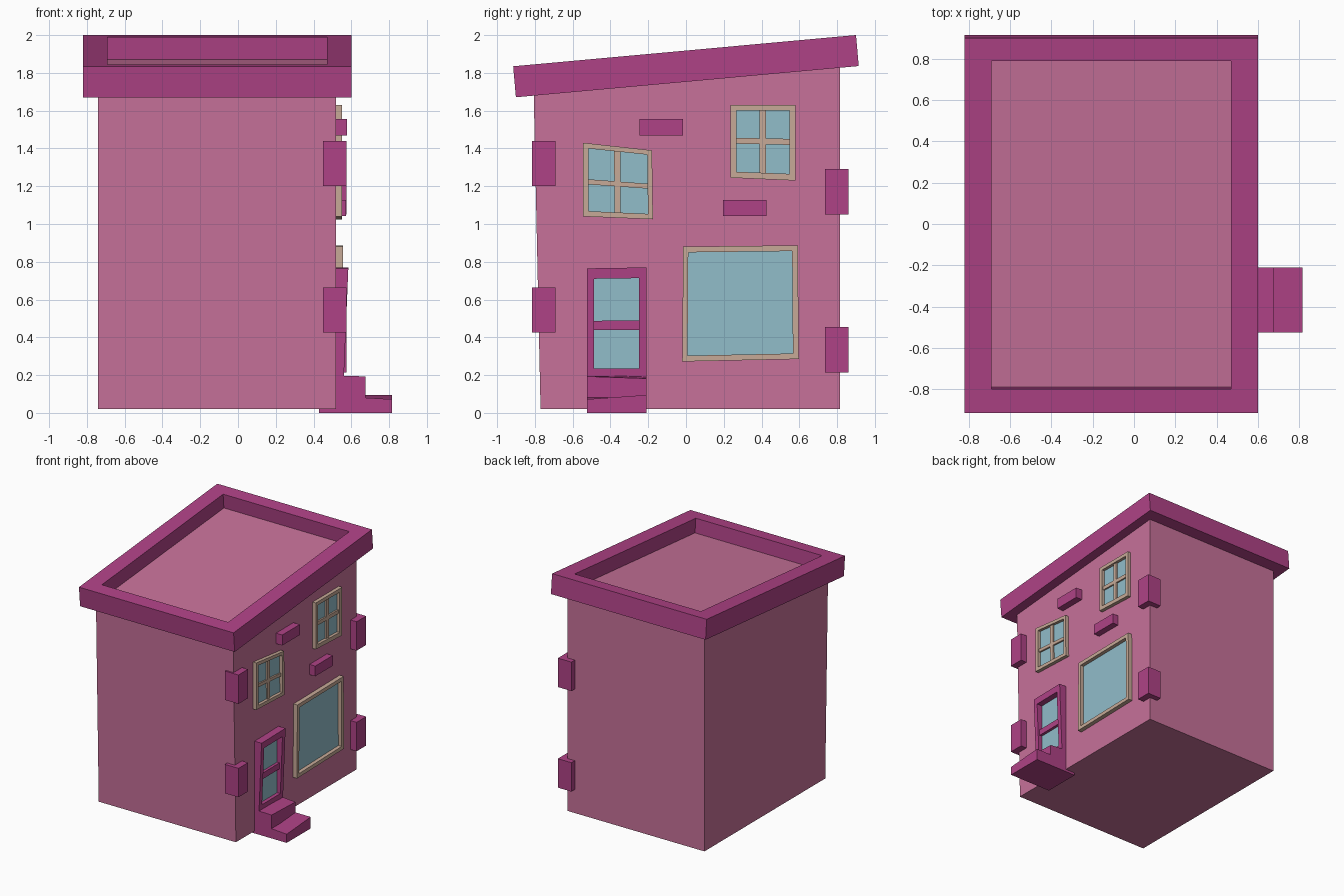
import bpy
import bmesh

if "Cube" in bpy.data.objects:
    bpy.data.objects.remove(bpy.data.objects["Cube"], do_unlink=True)


def material(name, rgb):
    m = bpy.data.materials.new(name)
    m.use_nodes = True
    m.diffuse_color = (*rgb, 1)
    m.node_tree.nodes["Principled BSDF"].inputs["Base Color"].default_value = (*rgb, 1)
    return m


PINK = material("wall pink", (0.57, 0.165, 0.32))
MAGENTA = material("trim magenta", (0.43, 0.055, 0.24))
TAN = material("frame tan", (0.57, 0.40, 0.31))
BLUE = material("glass blue", (0.285, 0.51, 0.59))

WALL = 0.52  # x of the decorated wall


def finish(name, bm, mat):
    bmesh.ops.recalc_face_normals(bm, faces=bm.faces)
    mesh = bpy.data.meshes.new(name)
    bm.to_mesh(mesh)
    bm.free()
    mesh.materials.append(mat)
    obj = bpy.data.objects.new(name, mesh)
    bpy.context.collection.objects.link(obj)
    return obj


def block(name, x, mat, profile):
    """Extrude a (y, z) profile between two x values."""
    bm = bmesh.new()
    ends = [[bm.verts.new((px, y, z)) for y, z in profile] for px in x]
    n = len(profile)
    for end in ends:
        bm.faces.new(end)
    for i in range(n):
        j = (i + 1) % n
        bm.faces.new((ends[0][i], ends[0][j], ends[1][j], ends[1][i]))
    return finish(name, bm, mat)


def box(name, x, y, z, mat):
    return block(name, x, mat, [(y[0], z[0]), (y[1], z[0]), (y[1], z[1]), (y[0], z[1])])


def lattice(name, quad, us, vs, keep, depth, mat):
    """Solid made of the kept cells of a grid over a crooked wall quad.
    quad runs top left, top right, bottom right, bottom left; depth is (bottom, top)."""
    (tl, tr, br, bl) = quad
    bm = bmesh.new()

    def point(u, v, out):
        y, z = [(1 - v) * ((1 - u) * bl[k] + u * br[k]) + v * ((1 - u) * tl[k] + u * tr[k])
                for k in (0, 1)]
        x = WALL + (depth[0] * (1 - v) + depth[1] * v if out else -0.01)
        return bm.verts.new((x, y, z))

    grid = {(i, j, s): point(u, v, s)
            for i, u in enumerate(us) for j, v in enumerate(vs) for s in (0, 1)}
    cells = {(i, j) for i in range(len(us) - 1) for j in range(len(vs) - 1) if keep(i, j)}
    for i, j in cells:
        ring = [(i, j), (i + 1, j), (i + 1, j + 1), (i, j + 1)]
        for s in (0, 1):
            bm.faces.new([grid[(*c, s)] for c in ring])
        around = [(i, j - 1), (i + 1, j), (i, j + 1), (i - 1, j)]
        for k, other in enumerate(around):
            if other not in cells:
                a, b = ring[k], ring[(k + 1) % 4]
                bm.faces.new((grid[(*a, 0)], grid[(*b, 0)], grid[(*b, 1)], grid[(*a, 1)]))
    loose = [v for v in bm.verts if not v.link_faces]
    bmesh.ops.delete(bm, geom=loose, context="VERTS")
    return finish(name, bm, mat)


def window(name, quad, us, vs, depth, mat, bar_depth=0.018, glass_depth=0.005):
    """Outer frame, crossing bars and a recessed pane."""
    nu, nv = len(us) - 2, len(vs) - 2

    def border(i, j):
        return i in (0, nu) or j in (0, nv)

    lattice(name + "_frame", quad, us, vs, border, depth, mat)
    if nu > 2 or nv > 2:
        lattice(name + "_bars", quad, us, vs,
                lambda i, j: not border(i, j) and (i % 2 == 0 or j % 2 == 0),
                (bar_depth, bar_depth), mat)
    lattice(name + "_glass", quad, (us[0] + us[1] / 2, us[-2]), (vs[1], vs[-2]),
            lambda i, j: True, (glass_depth, glass_depth), BLUE)


# House body, leaning out slightly at the front, with a sloped top
block("house_body", (-0.74, WALL), PINK,
      [(-0.77, 0.02), (0.815, 0.02), (0.815, 1.873), (-0.807, 1.726)])


# Sloped roof rim around a sunken roof floor
def roof_rim():
    bm = bmesh.new()

    def loop(x0, x1, y0, y1, low):
        verts = []
        for x, y in ((x0, y0), (x1, y0), (x1, y1), (x0, y1)):
            z = 1.835 + 0.091 * (y + 0.915)
            verts.append(bm.verts.new((x, y + 0.0145 * low, z - 0.164 * low)))
        return verts

    outer, inner = (-0.82, 0.60, -0.915, 0.90), (-0.69, 0.47, -0.80, 0.79)
    loops = [loop(*outer, 0), loop(*inner, 0), loop(*inner, 1), loop(*outer, 1)]
    for k in range(4):
        a, b = loops[k], loops[(k + 1) % 4]
        for i in range(4):
            j = (i + 1) % 4
            bm.faces.new((a[i], a[j], b[j], b[i]))
    finish("roof_rim", bm, MAGENTA)


roof_rim()

# Crooked windows
window("lower_window", [(-0.545, 1.43), (-0.18, 1.39), (-0.175, 1.025), (-0.545, 1.04)],
       (0, 0.08, 0.45, 0.54, 0.93, 1), (0, 0.075, 0.44, 0.51, 0.93, 1), (0.03, 0.03), TAN)
window("upper_window", [(0.235, 1.63), (0.58, 1.63), (0.58, 1.23), (0.235, 1.245)],
       (0, 0.09, 0.45, 0.55, 0.91, 1), (0, 0.085, 0.47, 0.55, 0.925, 1), (0.03, 0.03), TAN)
window("large_window", [(-0.015, 0.88), (0.592, 0.887), (0.597, 0.285), (-0.02, 0.272)],
       (0, 0.045, 0.95, 1), (0, 0.05, 0.95, 1), (0.036, 0.036), TAN)

# Door with two panes, leaning outward at the top
window("door", [(-0.525, 0.765), (-0.21, 0.77), (-0.21, 0.18), (-0.525, 0.18)],
       (0, 0.12, 0.88, 1), (0, 0.095, 0.44, 0.525, 0.905, 1), (0.04, 0.064), MAGENTA,
       0.035, 0.012)


# Steps with slightly uneven treads
def step(name, x0, x1, top, front_tops):
    obj = box(name, (x0, x1), (-0.525, -0.21), (0, top), MAGENTA)
    for v in obj.data.vertices:
        if v.co.x > x1 - 0.01 and v.co.z > 0.01:
            v.co.z = front_tops[v.co.y > -0.4]


step("upper_step", 0.43, 0.675, 0.2, (0.193, 0.182))
step("lower_step", 0.43, 0.815, 0.095, (0.072, 0.095))

# Corner stones, wrapping the wall edges
for side, y, heights in (("front", (-0.815, -0.69), (0.425, 1.20)),
                         ("back", (0.735, 0.86), (0.215, 1.05))):
    for level, z in zip(("lower", "upper"), heights):
        box(f"{side}_{level}_corner_stone", (0.45, 0.575), y, (z, z + 0.24), MAGENTA)

# Loose bricks in the wall
box("upper_brick", (0.5, 0.578), (-0.245, -0.015), (1.468, 1.555), MAGENTA)
box("lower_brick", (0.5, 0.573), (0.195, 0.425), (1.043, 1.128), MAGENTA)
